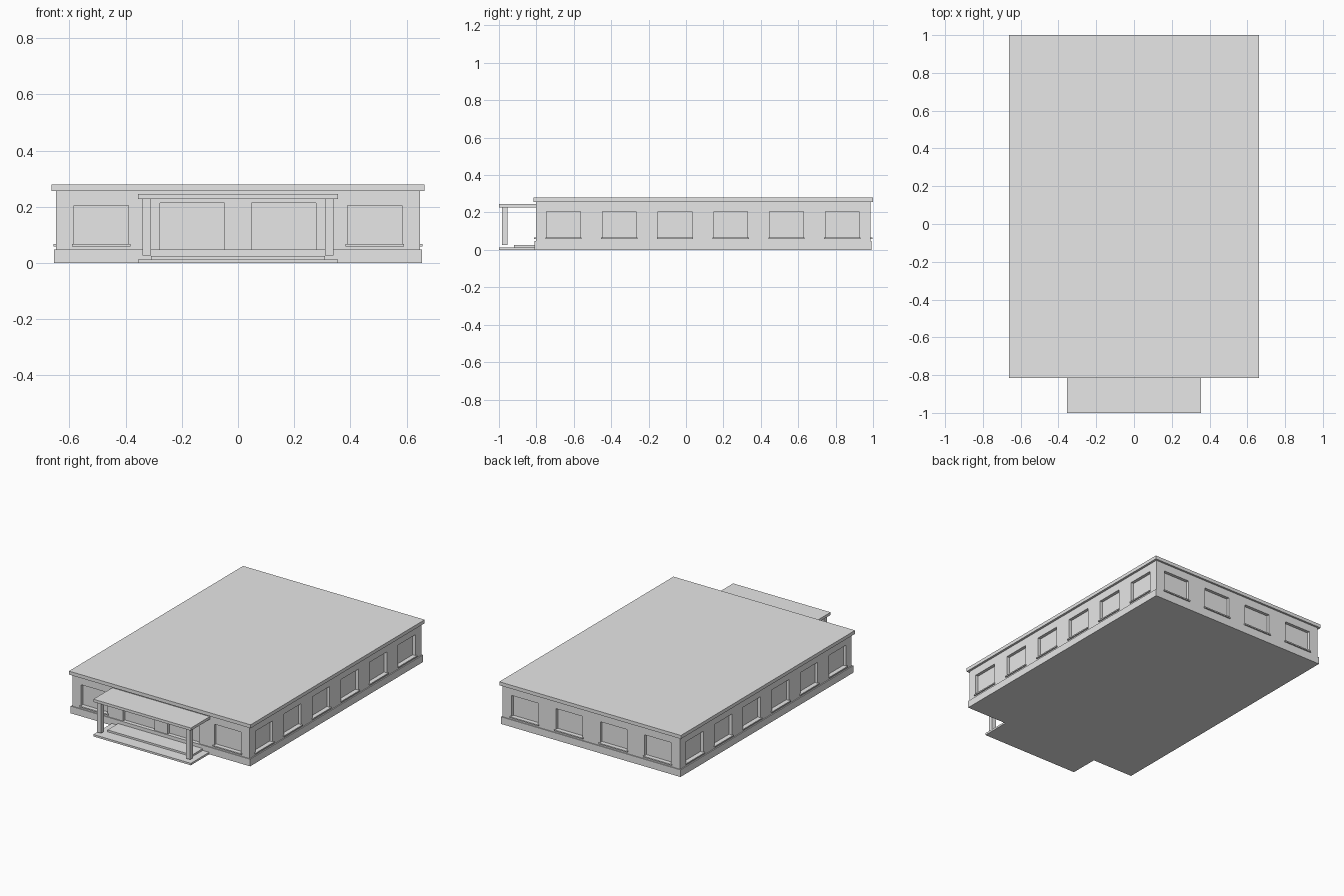
import bpy, bmesh
from mathutils import Matrix, Vector

if "Cube" in bpy.data.objects:
    bpy.data.objects.remove(bpy.data.objects["Cube"], do_unlink=True)

grey = bpy.data.materials.new("plain_grey")
grey.use_nodes = True
grey.diffuse_color = (0.8, 0.8, 0.8, 1)
grey.node_tree.nodes["Principled BSDF"].inputs["Base Color"].default_value = (0.8, 0.8, 0.8, 1)


def boxes(name, spans):
    """One object made of boxes, each given as x, y and z ranges."""
    bm = bmesh.new()
    for span in spans:
        low, high = (Vector(corner) for corner in zip(*span))
        place = Matrix.Translation((low + high) / 2) @ Matrix.Diagonal((*(high - low), 1))
        bmesh.ops.create_cube(bm, size=1, matrix=place)
    mesh = bpy.data.meshes.new(name)
    bm.to_mesh(mesh)
    bm.free()
    mesh.materials.append(grey)
    obj = bpy.data.objects.new(name, mesh)
    bpy.context.collection.objects.link(obj)
    return obj


MID = 0.092                      # building centre along y
WX, WY = 0.648, 0.895            # wall half sizes
BASE_TOP, EAVE = 0.047, 0.256
DEPTH = 0.02                     # recess depth


def slab(half_x, half_y, z):
    return ((-half_x, half_x), (MID - half_y, MID + half_y), z)


# Main body
boxes("base", [slab(0.655, 0.901, (0, BASE_TOP))])
walls = boxes("walls", [slab(WX, WY, (BASE_TOP, EAVE))])
boxes("roof", [slab(0.663, 0.908, (EAVE, 0.279))])


def on_wall(side, centre, half, z, inner, outer):
    """Box on a wall, from inner to outer distance relative to its face."""
    along = (centre - half, centre + half)
    if side in ("left", "right"):
        across = (WX + inner, WX + outer)
        if side == "right":
            across = (-across[1], -across[0])
        return (across, along, z)
    across = (WY + inner, WY + outer)
    if side == "front":
        across = (-across[1], -across[0])
    return (along, (MID + across[0], MID + across[1]), z)


# Window layout: wall, centre along the wall, half width
windows = [("front", x, 0.097) for x in (-0.486, 0.486)]
windows += [("back", x, 0.097) for x in (-0.486, -0.162, 0.162, 0.486)]
for side in ("left", "right"):
    windows += [(side, -0.655 + 0.298 * i, 0.09) for i in range(6)]

# Recessed windows and entrance bays
recesses = [on_wall(s, c, h, (0.066, 0.205), -DEPTH, 0.02) for s, c, h in windows]
recesses += [on_wall("front", x, 0.115, (BASE_TOP - 0.01, 0.213), -DEPTH, 0.02)
             for x in (-0.163, 0.163)]
cutter = boxes("recess_cutter", recesses)
cutter.hide_render = True
cut = walls.modifiers.new("recesses", "BOOLEAN")
cut.operation = "DIFFERENCE"
cut.solver = "EXACT"
cut.object = cutter
bpy.context.view_layer.update()
baked = bpy.data.meshes.new_from_object(
    walls.evaluated_get(bpy.context.evaluated_depsgraph_get()))
walls.modifiers.clear()
walls.data = baked
bpy.data.objects.remove(cutter, do_unlink=True)

# Window sills
boxes("window_sills", [on_wall(s, c, h + 0.007, (0.059, 0.067), -DEPTH, 0.009)
                       for s, c, h in windows])

# Entrance porch
FRONT, BACK = -1.0, MID - WY
boxes("porch_slab", [((-0.356, 0.356), (FRONT, BACK), (0, 0.013))])
boxes("porch_step", [((-0.309, 0.309), (-0.92, BACK), (0.013, 0.025))])
boxes("porch_canopy", [((-0.356, 0.356), (FRONT, BACK), (0.228, 0.246))])
for name, x in (("left_column", 0.325), ("right_column", -0.325)):
    boxes(name, [((x - 0.015, x + 0.015), (-0.984, -0.954), (0.027, 0.228))])
